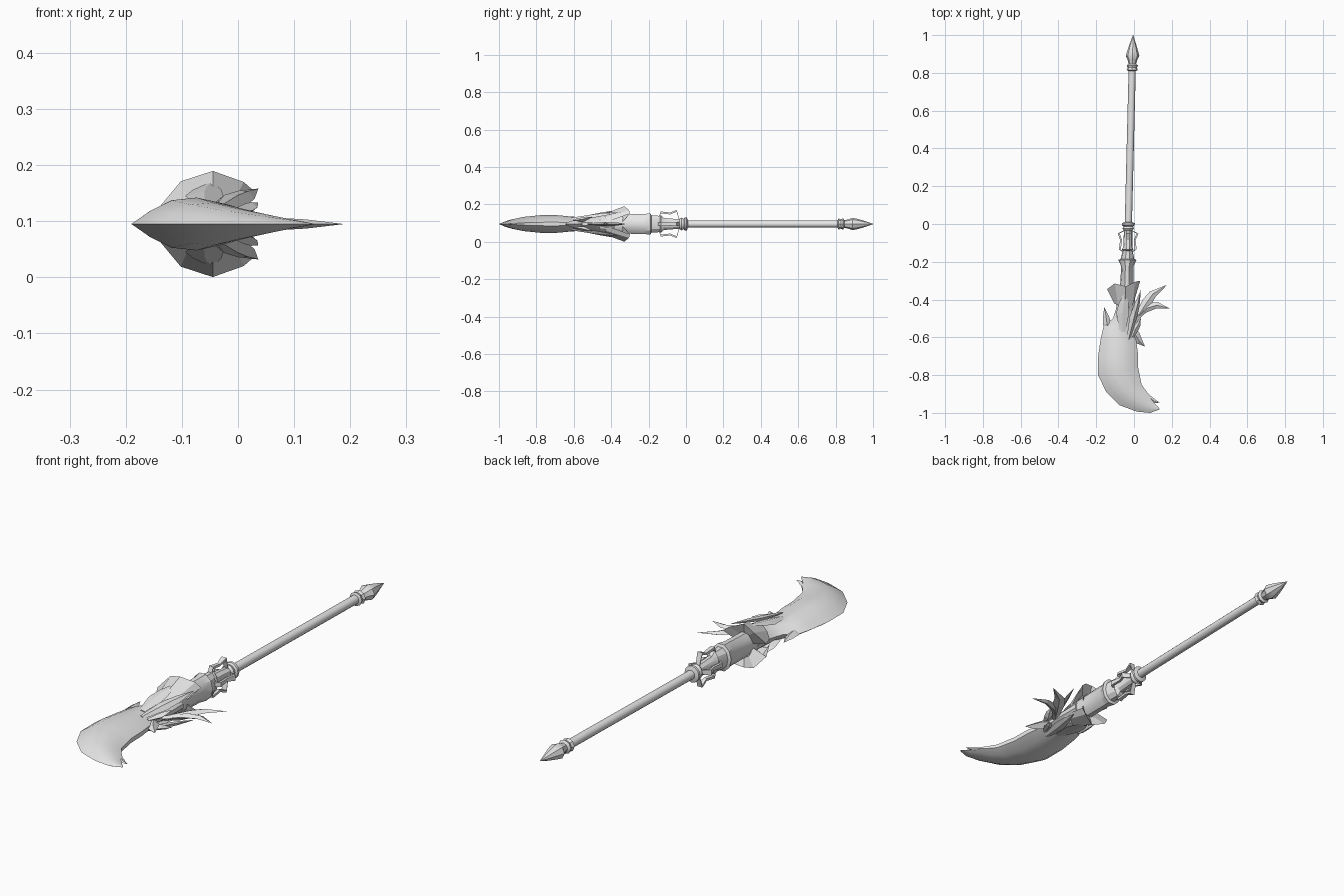
import bpy, bmesh, math
from mathutils import Vector

if "Cube" in bpy.data.objects:
    bpy.data.objects.remove(bpy.data.objects["Cube"])

Z0 = 0.095                                   # height of the weapon's mid plane
mat = bpy.data.materials.new("pale_grey")
mat.diffuse_color = (0.8, 0.8, 0.8, 1)
mat.use_nodes = True
mat.node_tree.nodes["Principled BSDF"].inputs["Base Color"].default_value = mat.diffuse_color


def axis_x(y):
    """The pole leans slightly in plan."""
    return -0.03 + 0.025 * y


def make(name, verts, faces, smooth=None):
    me = bpy.data.meshes.new(name)
    me.from_pydata([(v[0], v[1], v[2] + Z0) for v in verts], [], faces)
    bm = bmesh.new()
    bm.from_mesh(me)
    bmesh.ops.remove_doubles(bm, verts=bm.verts, dist=0.0004)
    bmesh.ops.recalc_face_normals(bm, faces=bm.faces)
    bm.to_mesh(me)
    bm.free()
    me.materials.append(mat)
    ob = bpy.data.objects.new(name, me)
    bpy.context.collection.objects.link(ob)
    if smooth:
        bpy.ops.object.select_all(action='DESELECT')
        ob.select_set(True)
        bpy.context.view_layer.objects.active = ob
        bpy.ops.object.shade_smooth_by_angle(angle=math.radians(smooth))
    return ob


def loft(name, rings, smooth=None):
    """Skin closed rings of equal length and cap both ends."""
    n = len(rings[0])
    verts = [p for r in rings for p in r]
    faces = [(i * n + j, i * n + (j + 1) % n, (i + 1) * n + (j + 1) % n, (i + 1) * n + j)
             for i in range(len(rings) - 1) for j in range(n)]
    faces += [tuple(range(n)), tuple(range(len(verts) - n, len(verts)))]
    return make(name, verts, faces, smooth)


def turned(name, profile, n=12, smooth=35):
    """Elliptical lathe along the pole: (y, half width, half height)."""
    rings = []
    for y, rx, rz in profile:
        rings.append([(axis_x(y) + rx * math.cos(2 * math.pi * k / n), y,
                       rz * math.sin(2 * math.pi * k / n)) for k in range(n)])
    return loft(name, rings, smooth)


def leaf(name, path, side, width, thick):
    """Pointed blade along a path with a diamond cross-section."""
    side = Vector(side).normalized()
    pts = [Vector(p) for p in path]
    normal = (pts[-1] - pts[0]).cross(side).normalized()
    shape = [0.45, 1.0, 0.75, 0.01]
    rings = []
    for p, s in zip(pts, shape):
        a, b = side * width * s, normal * thick * s
        rings.append([p + a, p + b, p - a, p - b])
    return loft(name, rings)


# Pole, pommel and collar
turned("pole", [(-0.1, .019, .019), (0.83, .019, .019)])
turned("pommel", [(0.81, .019, .019), (0.815, .03, .03), (0.828, .025, .025), (0.84, .03, .03),
                  (0.847, .02, .02), (0.87, .026, .026), (0.89, .036, .033),
                  (0.915, .029, .028), (0.95, .018, .018), (1.0, .001, .001)], 8)
turned("collar", [(-0.035, .022, .026), (-0.025, .03, .034), (-0.012, .026, .028),
                  (-0.006, .034, .036), (0.004, .034, .036), (0.01, .02, .02)])

# Grip sleeve with flared steps
turned("sleeve", [(-0.46, .045, .04), (-0.34, .036, .054), (-0.225, .032, .056),
                  (-0.19, .048, .06), (-0.185, .036, .048), (-0.14, .026, .046),
                  (-0.135, .03, .052), (-0.12, .024, .034), (-0.03, .022, .026)], 10, 30)

# Four open brackets around the grip
for k in range(4):
    a = k * math.pi / 2
    c, s = math.cos(a), math.sin(a)
    reach = 0.042 if k % 2 == 0 else 0.062
    rings = []
    for y, r, w in [(-0.15, .02, .008), (-0.135, reach, .010), (-0.085, reach - .006, .007),
                    (-0.05, reach + .008, .012), (-0.035, .02, .009)]:
        rings.append([(axis_x(y) + (r + u) * c - v * s, y + q, (r + u) * s + v * c)
                      for u, v, q in [(-.005, -w, 0), (.005, -w, 0), (.005, w, 0), (-.005, w, 0)]])
    loft("grip_bracket", rings)

# Flared guard petals, above and below
inner = [(-.105, -.42, .012), (-.085, -.43, .036), (-.045, -.45, .05), (-.008, -.43, .036), (0, -.41, .015)]
outer = [(-.142, -.345, .028), (-.102, -.315, .076), (-.045, -.33, .0945), (.010, -.305, .075), (.033, -.30, .055)]
back = [(-.075, -.35, .01), (-.062, -.34, .045), (-.04, -.34, .052), (-.018, -.34, .045), (-.004, -.34, .01)]
for m in (1, -1):
    verts = [(x, y, z * m) for row in (inner, outer, back) for x, y, z in row]
    faces = [(r * 5 + j, r * 5 + j + 1, r * 5 + j + 6, r * 5 + j + 5)
             for r in range(2) for j in range(4)]
    make("guard_petal", verts, faces)

# Blade: left edge, right edge, half thickness
stations = [
    ((-.085, -.38), (.005, -.38), .046), ((-.095, -.45), (.005, -.42), .045),
    ((-.112, -.50), (.005, -.50), .038), ((-.160, -.54), (.0, -.56), .036),
    ((-.177, -.61), (.012, -.62), .040), ((-.190, -.70), (.02, -.68), .047),
    ((-.190, -.80), (.022, -.76), .047), ((-.147, -.89), (.04, -.85), .038),
    ((-.075, -.96), (.065, -.885), .027), ((.015, -.993), (.09, -.915), .016),
    ((.085, -1.0), (.105, -.945), .008), ((.135, -.982), (.132, -.972), .001)]
section = [(0, 0), (.16, .5), (.34, .9), (.55, 1), (.8, .75), (1, .2)]
rings = []
for l, r, h in stations:
    top = [(l[0] + (r[0] - l[0]) * t, l[1] + (r[1] - l[1]) * t, h * k) for t, k in section]
    rings.append(top + [(x, y, -z) for x, y, z in reversed(top[1:])])
loft("blade", rings, 30)

# Barbs in the blade's plane
leaf("edge_barb", [(-.135, -.58, 0), (-.143, -.53, 0), (-.148, -.49, 0), (-.157, -.44, 0)],
     (1, 0, 0), .022, .014)
leaf("tip_barb", [(.08, -.91, 0), (.096, -.93, 0), (.112, -.94, 0), (.137, -.945, 0)],
     (.4, 1, 0), .012, .006)
leaf("rear_leaf", [(.0, -.52, 0), (.065, -.42, 0), (.10, -.37, 0), (.175, -.322, 0)],
     (.75, -.6, 0), .027, .012)
leaf("side_leaf", [(.0, -.51, 0), (.07, -.445, 0), (.12, -.43, 0), (.189, -.447, 0)],
     (.2, 1, 0), .024, .011)
leaf("lower_claw", [(-.02, -.55, 0), (.01, -.59, 0), (.028, -.62, 0), (.058, -.648, 0)],
     (.7, .7, 0), .024, .02)

# Raised leaves on both faces
for m in (1, -1):
    leaf("upper_leaf", [(-.03, -.61, .03 * m), (-.005, -.5, .042 * m), (.015, -.43, .052 * m),
                        (.036, -.35, .063 * m)], (1, -.2, -.5 * m), .022, .010)
    leaf("face_leaf", [(-.06, -.57, .034 * m), (-.06, -.47, .05 * m), (-.055, -.42, .061 * m),
                       (-.045, -.35, .077 * m)], (1, 0, 0), .034, .008)
    leaf("side_spur", [(-.01, -.6, .02 * m), (.012, -.55, .024 * m), (.024, -.53, .03 * m),
                       (.036, -.5, .038 * m)], (1, -.5, 0), .016, .012)
